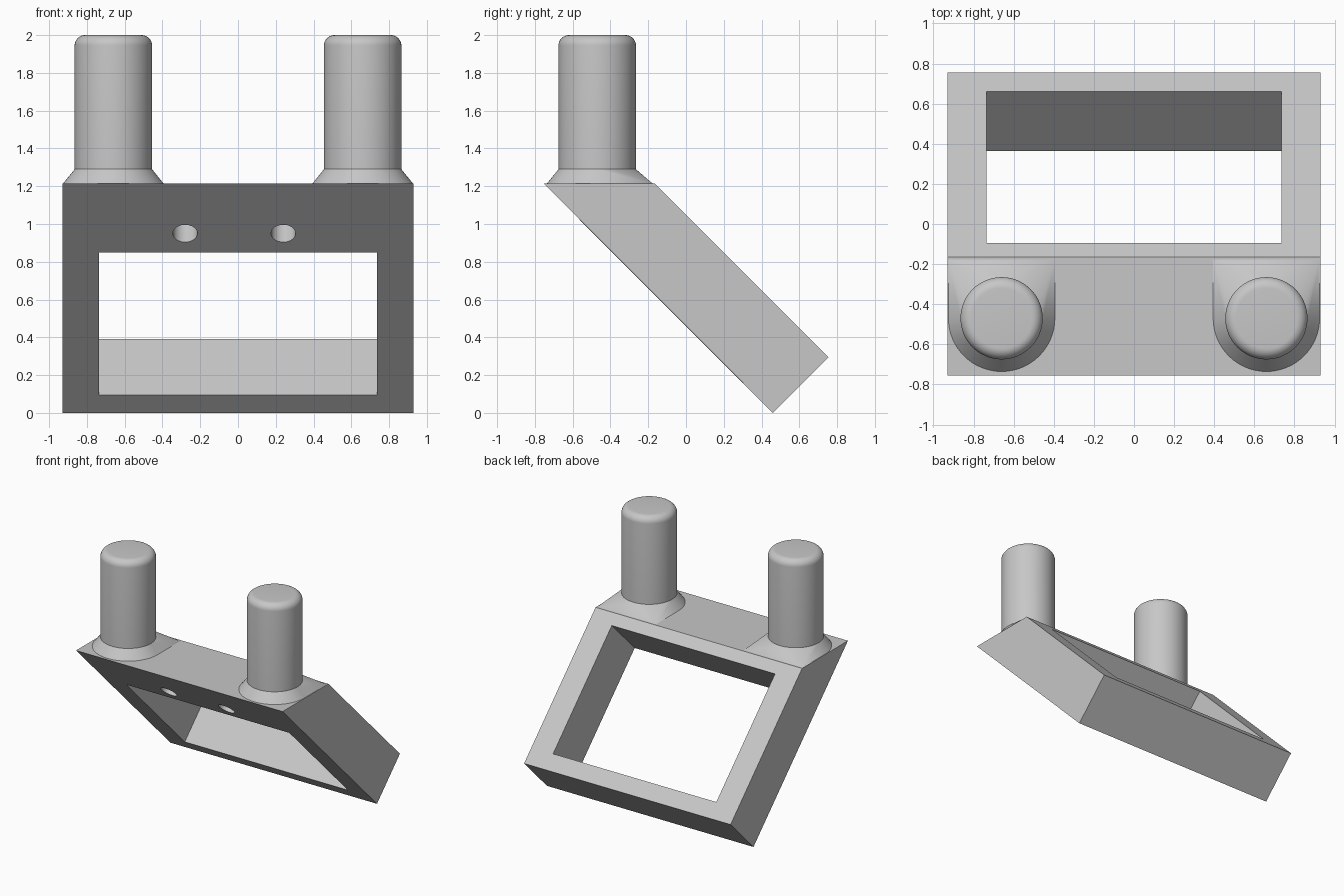
import bpy, bmesh, math
from mathutils import Matrix, Vector

if "Cube" in bpy.data.objects:
    bpy.data.objects.remove(bpy.data.objects["Cube"])

grey = bpy.data.materials.new("plain grey")
grey.diffuse_color = (0.57, 0.57, 0.57, 1)
grey.use_nodes = True
grey.node_tree.nodes["Principled BSDF"].inputs["Base Color"].default_value = grey.diffuse_color

def make(name, bm):
    bmesh.ops.recalc_face_normals(bm, faces=bm.faces[:])
    me = bpy.data.meshes.new(name)
    bm.to_mesh(me)
    bm.free()
    me.materials.append(grey)
    ob = bpy.data.objects.new(name, me)
    bpy.context.scene.collection.objects.link(ob)
    return ob

def smooth(ob, deg):
    bpy.ops.object.select_all(action='DESELECT')
    ob.select_set(True)
    bpy.context.view_layer.objects.active = ob
    bpy.ops.object.shade_smooth_by_angle(angle=math.radians(deg))

TILT = Matrix.Rotation(math.radians(-45), 4, 'X')

# Slanted frame: side profile pulled across the width
bm = bmesh.new()
side = [(-0.755, 1.215), (-0.165, 1.215), (0.755, 0.295), (0.46, 0)]
face = bm.faces.new([bm.verts.new((-0.93, y, z)) for y, z in side])
ext = bmesh.ops.extrude_face_region(bm, geom=[face])
bmesh.ops.translate(bm, vec=(1.86, 0, 0),
                    verts=[v for v in ext['geom'] if isinstance(v, bmesh.types.BMVert)])
frame = make("slanted_frame", bm)

# Cutters: rectangular window and two blind screw holes
cutters = []
bm = bmesh.new()
bmesh.ops.create_cube(bm, size=1, matrix=Matrix.Translation((0, 0.135, 0.62)) @ TILT
                      @ Matrix.Diagonal((1.47, 1.068, 1.0, 1)))
cutters.append(make("window_cutter", bm))
for x in (-0.28, 0.24):
    bm = bmesh.new()
    bmesh.ops.create_cone(bm, cap_ends=True, segments=48, radius1=0.065, radius2=0.065, depth=0.4,
                          matrix=Matrix.Translation((x, -0.49, 0.95)) @ TILT)
    cutters.append(make("hole_cutter", bm))

# Cut the frame, then drop the cutters
for c in cutters:
    m = frame.modifiers.new("cut", 'BOOLEAN')
    m.operation = 'DIFFERENCE'
    m.solver = 'EXACT'
    m.object = c
    c.hide_render = True
bpy.context.view_layer.update()
dg = bpy.context.evaluated_depsgraph_get()
cut_mesh = bpy.data.meshes.new_from_object(frame.evaluated_get(dg))
frame.modifiers.clear()
frame.data = cut_mesh
for c in cutters:
    bpy.data.objects.remove(c)
smooth(frame, 30)

PY, SEG = -0.47, 64
for label, px in (("left", -0.66), ("right", 0.66)):
    # Round post with a rounded top rim
    R, F = 0.205, 0.055
    prof = [(R, 1.25)]
    for i in range(9):
        a = math.pi / 2 * i / 8
        prof.append((R - F + F * math.cos(a), 2.0 - F + F * math.sin(a)))
    bm = bmesh.new()
    rings = [[bm.verts.new((px + r * math.cos(2 * math.pi * k / SEG),
                            PY + r * math.sin(2 * math.pi * k / SEG), z)) for k in range(SEG)]
             for r, z in prof]
    for lo, hi in zip(rings, rings[1:]):
        for k in range(SEG):
            j = (k + 1) % SEG
            bm.faces.new((lo[k], lo[j], hi[j], hi[k]))
    bm.faces.new(rings[-1])
    bm.faces.new(rings[0][::-1])
    smooth(make(label + "_post", bm), 30)

    # Flared foot: round top blending into a U-shaped base reaching the back edge
    bm = bmesh.new()
    B = 0.267
    for k in range(SEG):
        a = 2 * math.pi * k / SEG
        bm.verts.new((px + R * math.cos(a), PY + R * math.sin(a), 1.29))
    for k in range(SEG // 2 + 1):
        a = math.pi + 2 * math.pi * k / SEG
        bm.verts.new((px + B * math.cos(a), PY + B * math.sin(a), 1.213))
    for s in (-1, 1):
        bm.verts.new((px + s * B, -0.175, 1.213))
    hull = bmesh.ops.convex_hull(bm, input=bm.verts[:])
    bmesh.ops.dissolve_limit(bm, angle_limit=math.radians(0.5), verts=bm.verts[:], edges=bm.edges[:])
    smooth(make(label + "_post_foot", bm), 15)
